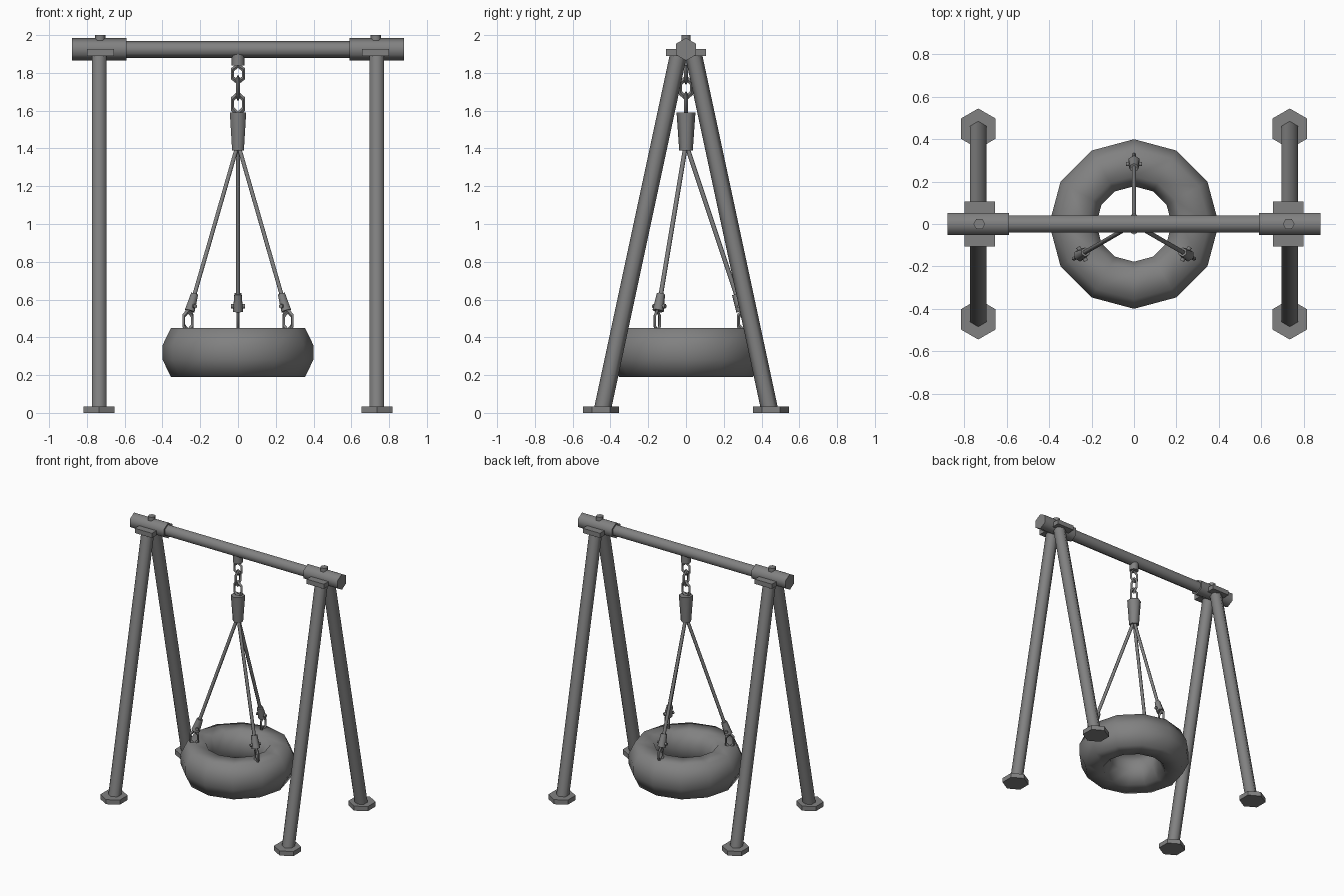
import bpy
import bmesh
import math
from math import cos, sin, pi, radians
from mathutils import Vector

cube = bpy.data.objects.get("Cube")
if cube:
    bpy.data.objects.remove(cube, do_unlink=True)

steel = bpy.data.materials.new("grey")
steel.use_nodes = True
GREY = (0.22, 0.22, 0.22, 1)
steel.diffuse_color = GREY
steel.node_tree.nodes["Principled BSDF"].inputs["Base Color"].default_value = GREY


def finish(name, bm, smooth=70):
    """Turn a bmesh into a named object, smooth below the given angle."""
    bmesh.ops.recalc_face_normals(bm, faces=bm.faces)
    mesh = bpy.data.meshes.new(name)
    bm.to_mesh(mesh)
    bm.free()
    mesh.materials.append(steel)
    if smooth:
        mesh.shade_smooth()
        mesh.set_sharp_from_angle(angle=radians(smooth))
    obj = bpy.data.objects.new(name, mesh)
    bpy.context.collection.objects.link(obj)
    return obj


def tube(name, a, b, r0, r1=None, n=6, up=(0, 0, 1), smooth=70):
    """Solid prism from a to b with its first corner towards up."""
    a, b = Vector(a), Vector(b)
    r1 = r0 if r1 is None else r1
    axis = (b - a).normalized()
    v = axis.cross(Vector(up)).normalized()
    u = v.cross(axis)
    bm = bmesh.new()
    rims = [[bm.verts.new(c + r * (u * cos(2 * pi * i / n) + v * sin(2 * pi * i / n)))
             for i in range(n)] for c, r in ((a, r0), (b, r1))]
    for i in range(n):
        j = (i + 1) % n
        bm.faces.new((rims[0][i], rims[0][j], rims[1][j], rims[1][i]))
    for rim in rims:
        bm.faces.new(rim)
    return finish(name, bm, smooth)


def ring(name, centre, u, v, profile, n, stretch=1.0, smooth=70):
    """Sweep a closed (radius, height) profile around a loop in the u-v plane."""
    u, v, c = Vector(u).normalized(), Vector(v).normalized(), Vector(centre)
    w = u.cross(v)
    bm = bmesh.new()
    loops = []
    for i in range(n):
        t = 2 * pi * i / n
        loops.append([bm.verts.new(c + u * (r * cos(t) * stretch) + v * (r * sin(t)) + w * h)
                      for r, h in profile])
    m = len(profile)
    for i in range(n):
        p, q = loops[i], loops[(i + 1) % n]
        for k in range(m):
            bm.faces.new((p[k], q[k], q[(k + 1) % m], p[(k + 1) % m]))
    return finish(name, bm, smooth)


def wire(r, t):
    return [(r + t, 0), (r, t), (r - t, 0), (r, -t)]


def box(name, centre, size):
    bm = bmesh.new()
    bmesh.ops.create_cube(bm, size=1)
    bmesh.ops.scale(bm, vec=size, verts=bm.verts)
    bmesh.ops.translate(bm, vec=centre, verts=bm.verts)
    return finish(name, bm, 0)


# Frame: beam, end sleeves, brackets, bolts, legs and feet
BEAM_Z = 1.925
tube("top_beam", (-0.65, 0, BEAM_Z), (0.65, 0, BEAM_Z), 0.045)
for side, s in (("left", 1), ("right", -1)):
    x = 0.735 * s
    tube("beam_sleeve_" + side, (0.59 * s, 0, BEAM_Z), (0.88 * s, 0, BEAM_Z), 0.06)
    box("bracket_plate_" + side, (0.728 * s, 0, 1.908), (0.145, 0.21, 0.036))
    tube("sleeve_bolt_" + side, (0.73 * s, 0, 1.93), (0.73 * s, 0, 2.0), 0.028, up=(1, 0, 0))
    for end, e in (("front", -1), ("back", 1)):
        tube(f"{end}_leg_{side}", (x, 0.442 * e, 0.02), (x, 0.037 * e, 1.91),
             0.045, up=(0, e, 0))
        tube(f"{end}_foot_{side}", (x, 0.45 * e, 0), (x, 0.45 * e, 0.035),
             0.095, up=(0, 1, 0), smooth=45)

# Hanging chain: lug, three crossed links and swivel
tube("beam_lug", (0, 0, 1.84), (0, 0, 1.9), 0.034, n=8, up=(0, 1, 0))
UP, X, Y = (0, 0, 1), (1, 0, 0), (0, 1, 0)
for i, (z, side, half) in enumerate(((1.795, X, 0.05), (1.72, Y, 0.06), (1.635, X, 0.06))):
    ring(f"chain_link_{i + 1}", (0, 0, z), UP, side, wire(0.033, 0.01), 6, half / 0.037)
tube("swivel", (0, 0, 1.39), (0, 0, 1.59), 0.036, 0.05, up=(0, 1, 0))

# Three ropes, each with a clamp, pin and shackle
for i in range(3):
    t = radians(90 + 120 * i)
    out = Vector((cos(t), sin(t), 0))
    side = Vector((-sin(t), cos(t), 0))

    def at(r, z):
        return out * r + Vector((0, 0, z))

    along = (at(0.30, 0.52) - at(0, 1.41)).normalized()
    tube(f"rope_{i + 1}", at(0.005, 1.41), at(0.275, 0.6), 0.012, up=out)
    tube(f"rope_clamp_{i + 1}", at(0.265, 0.63), at(0.295, 0.54), 0.022, 0.03, up=out)
    pin = at(0.283, 0.565)
    tube(f"clamp_pin_{i + 1}", pin - side * 0.038, pin + side * 0.038, 0.012)
    ring(f"shackle_{i + 1}", at(0.305, 0.487), (0, 0, 1), out, wire(0.03, 0.009), 6, 1.8)

# Tyre seat: octagonal section swept round twelve sides
section = [(0.40, 0.037), (0.355, 0.13), (0.225, 0.13), (0.178, 0.037)]
section += [(r, -h) for r, h in reversed(section)]
ring("tyre_seat", (0, 0, 0.32), X, Y, section, 12)
